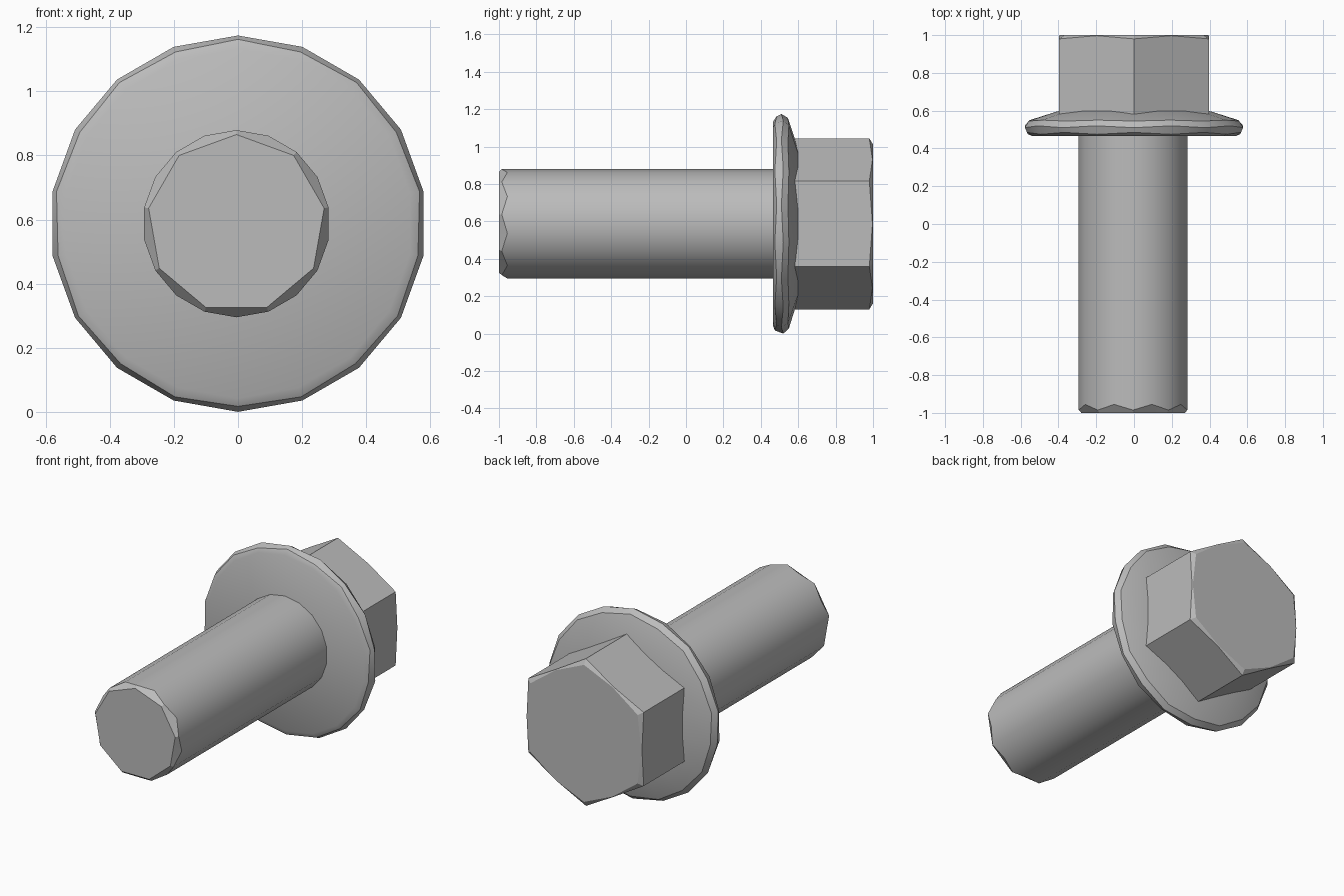
import bpy, bmesh, math

cube = bpy.data.objects.get("Cube")
if cube:
    bpy.data.objects.remove(cube)

AXIS_Z = 0.587

steel = bpy.data.materials.new("grey steel")
steel.use_nodes = True
grey = (0.5, 0.5, 0.5, 1)
steel.diffuse_color = grey
steel.node_tree.nodes["Principled BSDF"].inputs["Base Color"].default_value = grey


def turned(name, sides, rings, x=0.0, angle=30):
    """Loft rings along y; each ring gives (y, radius) for even and odd corners."""
    bm = bmesh.new()
    loops = []
    for pair in rings:
        loop = []
        for i in range(sides):
            y, r = pair[i % 2]
            a = 2 * math.pi * i / sides
            loop.append(bm.verts.new((x + r * math.sin(a), y, AXIS_Z + r * math.cos(a))))
        loops.append(loop)
    for a, b in zip(loops, loops[1:]):
        for i in range(sides):
            j = (i + 1) % sides
            bm.faces.new((a[i], a[j], b[j], b[i]))
    bm.faces.new(loops[0])
    bm.faces.new(loops[-1])
    bmesh.ops.remove_doubles(bm, verts=bm.verts, dist=0.0001)
    bmesh.ops.recalc_face_normals(bm, faces=bm.faces)
    mesh = bpy.data.meshes.new(name)
    bm.to_mesh(mesh)
    bm.free()
    mesh.materials.append(steel)
    obj = bpy.data.objects.new(name, mesh)
    bpy.context.collection.objects.link(obj)
    bpy.ops.object.select_all(action="DESELECT")
    obj.select_set(True)
    bpy.context.view_layer.objects.active = obj
    bpy.ops.object.shade_smooth_by_angle(angle=math.radians(angle))
    return obj


def even(y, r):
    return ((y, r), (y, r))


# Shank with a nine-sided chamfered tip
tip = 0.278
turned("shank", 18, [
    ((-1.0, tip), (-1.0, tip * math.cos(math.pi / 9))),
    ((-0.985, 0.292), (-0.955, 0.292)),
    even(0.48, 0.292),
], x=-0.005)

# Flange: flat seat, rounded rim, shallow cone up to the head
turned("flange", 18, [
    even(0.465, 0.545),
    ((0.485, 0.575), (0.475, 0.57)),
    ((0.51, 0.587), (0.52, 0.587)),
    ((0.545, 0.566), (0.55, 0.56)),
    even(0.6, 0.40),
])

# Hexagonal head, corners slightly clipped at the end
corner = 0.457
flat = corner * math.cos(math.pi / 6)
turned("hex_head", 12, [
    ((0.53, corner), (0.53, flat)),
    ((0.98, corner), (0.997, flat)),
    ((1.0, 0.425), (1.0, flat - 0.004)),
], angle=25)
